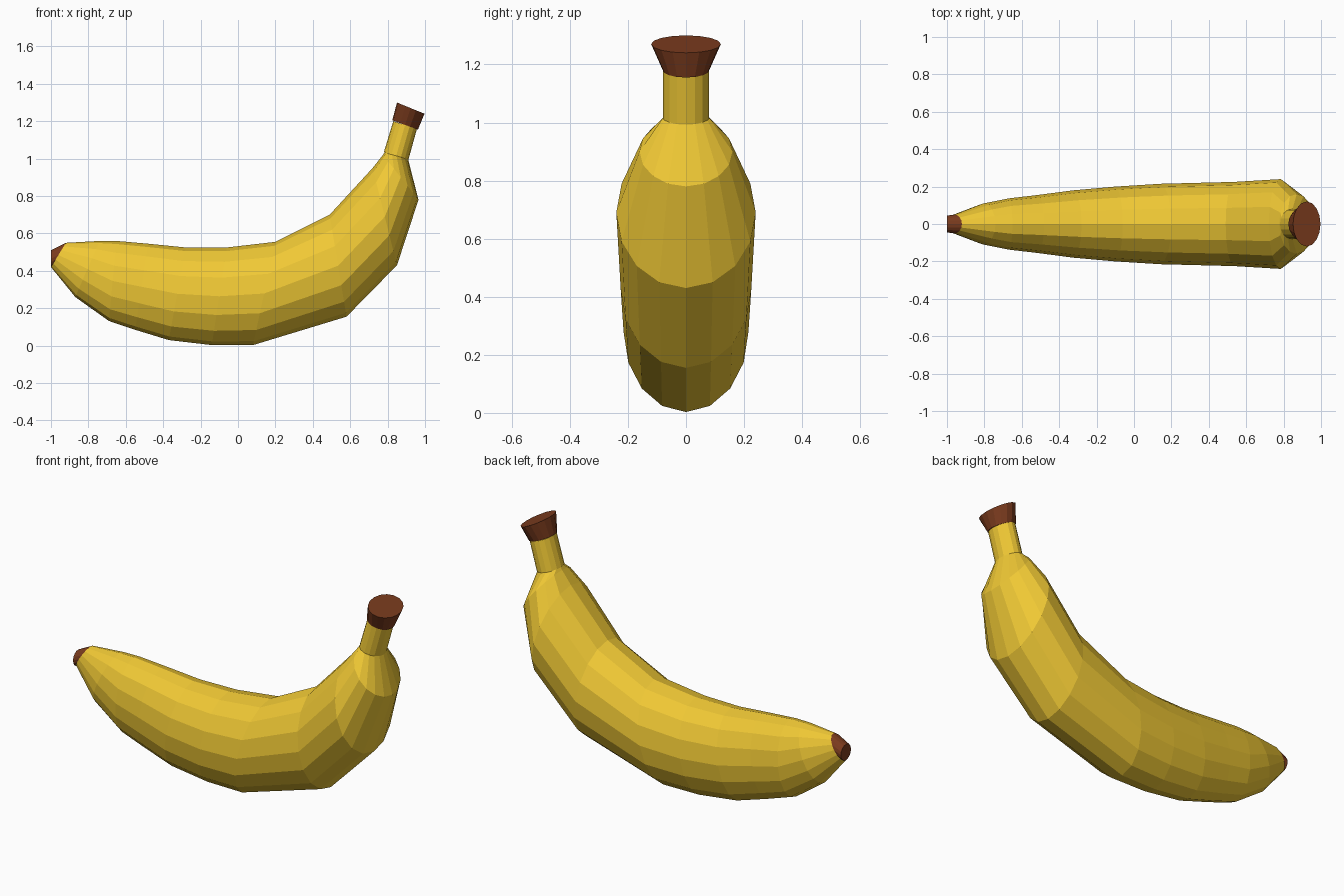
import bpy, math
from mathutils import Vector

if "Cube" in bpy.data.objects:
    bpy.data.objects.remove(bpy.data.objects["Cube"])

SIDES = 16


def material(name, color):
    m = bpy.data.materials.new(name)
    m.diffuse_color = (*color, 1)
    m.use_nodes = True
    m.node_tree.nodes["Principled BSDF"].inputs["Base Color"].default_value = m.diffuse_color
    return m


yellow = material("yellow_peel", (0.87, 0.58, 0.035))
brown = material("brown_end", (0.2, 0.045, 0.013))


def loft(name, rings, mat, cap_start=True, cap_end=True):
    """Skin elliptical rings given as (inner x, z, outer x, z, half width y)."""
    verts, faces = [], []
    for ix, iz, ox, oz, w in rings:
        inner, outer = Vector((ix, 0, iz)), Vector((ox, 0, oz))
        mid, half = (inner + outer) / 2, (inner - outer) / 2
        for k in range(SIDES):
            a = math.tau * k / SIDES
            verts.append(mid + half * math.cos(a) + Vector((0, w * math.sin(a), 0)))
    for r in range(len(rings) - 1):
        for k in range(SIDES):
            a, b = r * SIDES + k, r * SIDES + (k + 1) % SIDES
            faces.append((a, b, b + SIDES, a + SIDES))
    if cap_start:
        faces.append(tuple(reversed(range(SIDES))))
    if cap_end:
        n = (len(rings) - 1) * SIDES
        faces.append(tuple(range(n, n + SIDES)))
    me = bpy.data.meshes.new(name)
    me.from_pydata(verts, [], faces)
    me.materials.append(mat)
    ob = bpy.data.objects.new(name, me)
    bpy.context.collection.objects.link(ob)
    return ob


# Curved fruit body, from blossom tip to neck
loft("banana_body", [
    (-0.92, 0.55, -1.0, 0.42, 0.05),
    (-0.74, 0.56, -0.87, 0.26, 0.11),
    (-0.65, 0.56, -0.69, 0.132, 0.137),
    (-0.48, 0.545, -0.55, 0.085, 0.155),
    (-0.28, 0.525, -0.37, 0.03, 0.18),
    (-0.06, 0.525, -0.14, 0.003, 0.20),
    (0.20, 0.555, 0.08, 0.003, 0.215),
    (0.49, 0.70, 0.58, 0.155, 0.225),
    (0.72, 0.95, 0.85, 0.43, 0.24),
    (0.775, 1.02, 0.965, 0.78, 0.16),
    (0.785, 1.035, 0.91, 0.995, 0.08),
], yellow)

# Dark blossom tip
loft("blossom_tip", [
    (-1.0, 0.51, -1.0, 0.42, 0.045),
    (-0.92, 0.55, -1.0, 0.42, 0.05),
], brown)

# Stem and its flared cut end
loft("stem", [
    (0.78, 1.035, 0.91, 0.99, 0.08),
    (0.83, 1.20, 0.957, 1.16, 0.08),
], yellow)
loft("stem_end", [
    (0.825, 1.205, 0.962, 1.155, 0.08),
    (0.85, 1.30, 0.997, 1.24, 0.12),
], brown)
